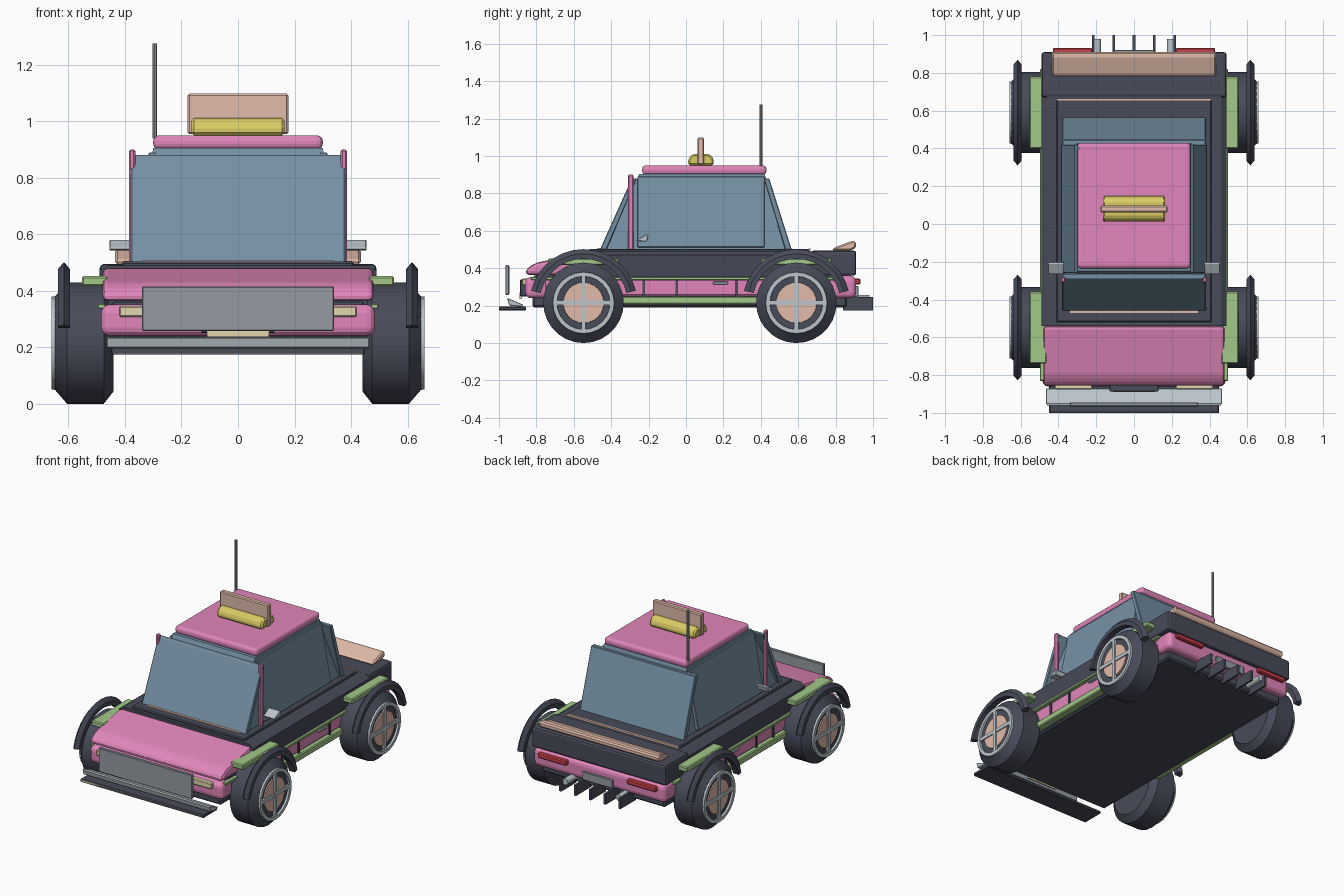
import bpy, bmesh
from math import sin, cos, radians, pi
from mathutils import Vector

if "Cube" in bpy.data.objects:
    bpy.data.objects.remove(bpy.data.objects["Cube"])

COLORS = {
    'pink': (.75, .24, .49), 'dark': (.065, .07, .1), 'glass': (.18, .28, .37),
    'green': (.36, .58, .25), 'beige': (.75, .5, .4), 'yellow': (.7, .6, .13),
    'red': (.6, .05, .07), 'silver': (.5, .56, .6), 'cream': (.75, .67, .42),
    'steel': (.3, .33, .36),
}
MATS = {}
for key, c in COLORS.items():
    MATS[key] = bpy.data.materials.new(key)
    MATS[key].diffuse_color = (*c, 1)


def finish(bm, name, color, bevel=0, seg=2, smooth=False):
    bmesh.ops.recalc_face_normals(bm, faces=bm.faces)
    if bevel:
        bmesh.ops.bevel(bm, geom=bm.edges[:], offset=bevel, segments=seg,
                        profile=.5, affect='EDGES', clamp_overlap=True)
    if smooth:
        for f in bm.faces:
            f.smooth = True
        for e in bm.edges:
            e.smooth = not (len(e.link_faces) == 2 and e.calc_face_angle() > radians(32))
    me = bpy.data.meshes.new(name)
    bm.to_mesh(me)
    bm.free()
    me.materials.append(MATS[color])
    ob = bpy.data.objects.new(name, me)
    bpy.context.collection.objects.link(ob)
    return ob


def box(name, color, x, y, z, bevel=0, seg=2):
    """Box from (min, max) ranges."""
    bm = bmesh.new()
    bmesh.ops.create_cube(bm, size=1)
    for v in bm.verts:
        v.co = Vector([(a + b) / 2 + k * (b - a) for k, (a, b) in zip(v.co, (x, y, z))])
    return finish(bm, name, color, bevel, seg)


def prism(name, color, pts, lo, hi, axis='x', bevel=0, seg=2):
    """Profile (y,z) drawn out along x, or (x,z) drawn out along y."""
    bm = bmesh.new()
    rows = [[bm.verts.new((t, p, z) if axis == 'x' else (p, t, z)) for p, z in pts]
            for t in (lo, hi)]
    n = len(pts)
    for i in range(n):
        j = (i + 1) % n
        bm.faces.new((rows[0][i], rows[0][j], rows[1][j], rows[1][i]))
    bm.faces.new(rows[0])
    bm.faces.new(rows[1])
    return finish(bm, name, color, bevel, seg)


def sweep(name, color, section, s, cy, cz, a0=0, a1=360, n=24):
    """Section (x, radius) turned about an x axis; s is the side."""
    bm = bmesh.new()
    full = a1 - a0 >= 360
    rings = []
    for i in range(n if full else n + 1):
        a = radians(a0 + (a1 - a0) * i / n)
        rings.append([bm.verts.new((s * x, cy + r * cos(a), cz + r * sin(a))) for x, r in section])
    m = len(section)
    for i in range(len(rings) if full else n):
        p, q = rings[i], rings[(i + 1) % len(rings)]
        for j in range(m):
            k = (j + 1) % m
            bm.faces.new((p[j], p[k], q[k], q[j]))
    if not full:
        bm.faces.new(rings[0])
        bm.faces.new(rings[-1])
    return finish(bm, name, color, smooth=True)


def rod(name, color, start, end, r, n=10):
    a, b = Vector(start), Vector(end)
    bm = bmesh.new()
    bmesh.ops.create_cone(bm, cap_ends=True, segments=n, radius1=r, radius2=r, depth=(b - a).length)
    q = (b - a).to_track_quat('Z', 'Y')
    for v in bm.verts:
        v.co = q @ v.co + (a + b) / 2
    return finish(bm, name, color, smooth=True)


def span(s, a, b):
    return tuple(sorted((s * a, s * b)))


# Main body
box('underbody', 'dark', (-.45, .45), (-.82, .86), (.19, .36), .01, 1)
prism('upper_body', 'dark', [(-.48, .35), (.48, .35), (.49, .47), (.46, .49), (-.46, .49), (-.49, .47)],
      -.54, .68, 'y')
box('cabin_base', 'dark', (-.41, .41), (-.52, .66), (.48, .503), .006, 1)
box('trunk', 'dark', (-.49, .49), (.67, .91), (.36, .495), .015)
box('side_body', 'pink', (-.475, .475), (-.8, .87), (.25, .345), .01, 1)
prism('hood', 'pink', [(-.86, .365), (-.85, .4), (-.8, .43), (-.54, .482), (-.54, .365)],
      -.48, .48, 'x', .018)
prism('hood_support', 'dark', [(-.8, .33), (-.8, .38), (-.52, .46), (-.52, .33)], -.46, .46)
box('front_bumper', 'pink', (-.485, .485), (-.86, -.74), (.24, .352), .03, 3)
box('rear_bumper', 'pink', (-.48, .48), (.78, .91), (.24, .36), .03, 3)

# Cabin glass
bm = bmesh.new()
lo = [bm.verts.new((x, y, .5)) for x, y in ((-.365, -.43), (.365, -.43), (.365, .535), (-.365, .535))]
hi = [bm.verts.new((x, y, .905)) for x, y in ((-.3, -.25), (.3, -.25), (.3, .42), (-.3, .42))]
bm.faces.new(lo)
bm.faces.new(hi)
for i in range(4):
    j = (i + 1) % 4
    bm.faces.new((lo[i], lo[j], hi[j], hi[i]))
finish(bm, 'cabin', 'glass')
prism('windshield', 'glass', [(-.46, .5), (-.29, .88), (-.262, .88), (-.425, .5)], -.38, .38, 'x', .004, 1)
prism('rear_window', 'glass', [(.565, .5), (.445, .88), (.415, .88), (.53, .5)], -.38, .38, 'x', .004, 1)
box('windshield_trim', 'beige', (-.34, .34), (-.472, -.45), (.494, .507))
box('rear_window_trim', 'beige', (-.41, .41), (.655, .665), (.494, .505))

# Roof, sign and antenna
box('roof', 'pink', (-.3, .3), (-.235, .43), (.9, .95), .02, 3)
prism('roof_light', 'yellow', [(.012, .95), (.012, .985), (.035, 1.012), (.125, 1.012), (.148, .985), (.148, .95)],
      -.165, .165, 'x', .01, 1)
box('roof_sign', 'beige', (-.178, .178), (.062, .097), (.955, 1.098), .006, 1)
rod('antenna', 'steel', (-.295, .4, .94), (-.295, .4, 1.275), .008, 8)

# Nose: splitter, push plate, grille
box('splitter', 'dark', (-.45, .45), (-1, -.855), (.175, .195), .004, 1)
box('splitter_trim', 'cream', (-.44, .44), (-1, -.99), (.177, .192))
prism('front_bar', 'silver', [(-.96, .235), (-.88, .197), (-.87, .2), (-.95, .238)], -.46, .46)
prism('front_wedge', 'silver', [(-.955, .235), (-.945, .237), (-.87, .205), (-.88, .195), (-.945, .2)],
      -.465, .465, 'x', .003, 1)
box('push_plate', 'steel', (-.34, .34), (-.966, -.944), (.258, .416), .004, 1)
box('grille', 'dark', (-.13, .13), (-.887, -.85), (.25, .34), .004, 1)
box('front_plate', 'cream', (-.11, .11), (-.89, -.88), (.235, .27))

# Tail: spoiler, plate, diffuser
prism('spoiler', 'beige', [(.78, .495), (.79, .51), (.89, .547), (.91, .54), (.91, .51), (.88, .495)],
      -.435, .435, 'x', .008, 1)
box('rear_plate', 'steel', (-.11, .11), (.9, .922), (.25, .305), .003, 1)
for i in range(5):
    x = (i - 2) * .108
    prism('diffuser_fin', 'dark', [(.84, .175), (1, .175), (1, .245), (.84, .25)], x - .007, x + .007)

for s in (-1, 1):
    # Side window, pillar, mirror
    prism('side_window', 'glass', [(s * .385, .512), (s * .315, .89), (s * .29, .89), (s * .35, .512)],
          -.26, .42, 'y', .003, 1)
    box('pillar', 'pink', span(s, .363, .386), (-.31, -.28), (.49, .9), .006, 1)
    prism('mirror', 'silver', [(-.265, .545), (-.265, .552), (-.21, .582), (-.2, .575), (-.21, .542)],
          *span(s, .37, .455), 'x', .004, 1)

    # Side trim
    box('side_stripe', 'green', span(s, .47, .497), (-.83, .82), (.337, .354), .003, 1)
    box('sill', 'green', span(s, .44, .495), (-.4, .42), (.207, .25), .006, 1)
    for y in (-.225, -.05, .27):
        box('panel_line', 'dark', span(s, .47, .482), (y - .007, y + .007), (.25, .337))
    box('door_handle', 'silver', span(s, .47, .495), (.145, .225), (.313, .329), .004, 1)

    # Lights and exhaust
    box('headlight', 'cream', span(s, .22, .42), (-.876, -.84), (.308, .346), .005, 1)
    box('taillight', 'red', span(s, .22, .43), (.89, .932), (.313, .345), .006, 1)
    rod('exhaust', 'silver', (s * .195, .86, .235), (s * .195, .98, .235), .021, 12)

    for cy in (-.548, .59):
        cz = .215
        # Tyre and rim
        sweep('tire', 'dark', [(.44, .004), (.44, .17), (.475, .215), (.605, .215), (.648, .165), (.64, .004)],
              s, cy, cz, n=28)
        sweep('rim_ring', 'silver', [(.63, .14), (.63, .168), (.66, .164), (.66, .142)], s, cy, cz)
        sweep('wheel_cover', 'beige', [(.63, .003), (.63, .112), (.652, .108), (.652, .003)], s, cy, cz)
        box('spoke_upright', 'silver', span(s, .63, .66), (cy - .012, cy + .012), (cz - .15, cz + .15))
        box('spoke_level', 'silver', span(s, .63, .659), (cy - .15, cy + .15), (cz - .012, cz + .012))
        # Wheel arch with a ridged edge, and the pad above it
        sweep('wheel_arch', 'dark', [(.595, .235), (.595, .262), (.616, .287), (.637, .262), (.637, .235)],
              s, cy, cz, 13, 167, 14)
        box('fender_pad', 'green', span(s, .462, .553), (cy - .19, cy + .19), (.417, .452), .006, 1)

for m in bpy.data.materials:
    if m.users and not m.is_grease_pencil:
        m.use_nodes = True
        m.node_tree.nodes["Principled BSDF"].inputs["Base Color"].default_value = m.diffuse_color
